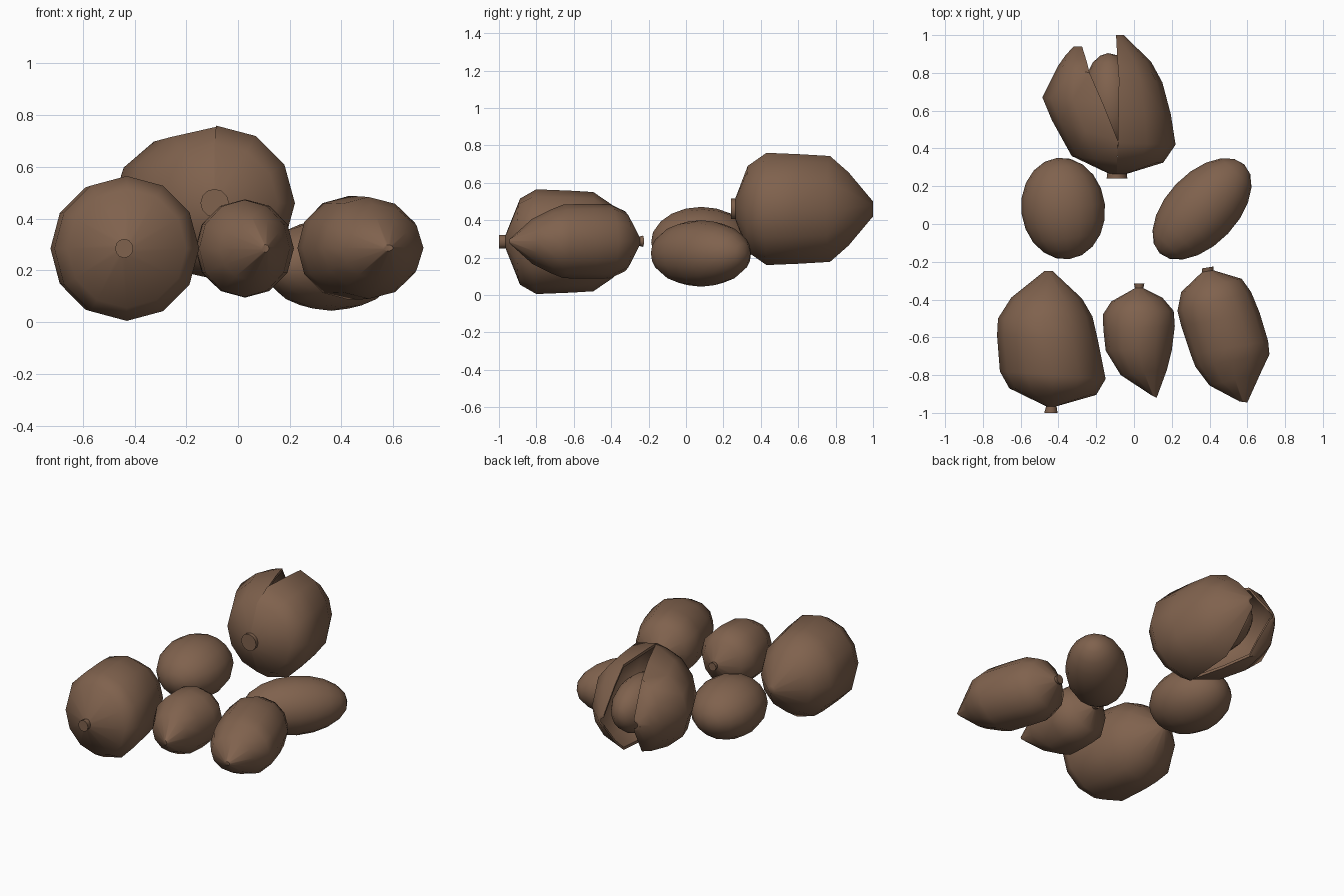
import bpy, bmesh, math
from mathutils import Vector, Euler

if "Cube" in bpy.data.objects:
    bpy.data.objects.remove(bpy.data.objects["Cube"])

brown = bpy.data.materials.new("nut brown")
brown.diffuse_color = (0.215, 0.122, 0.075, 1)
brown.use_nodes = True
brown.node_tree.nodes["Principled BSDF"].inputs["Base Color"].default_value = brown.diffuse_color


def finish(bm, name, angle=45):
    bmesh.ops.recalc_face_normals(bm, faces=bm.faces[:])
    me = bpy.data.meshes.new(name)
    bm.to_mesh(me)
    bm.free()
    me.materials.append(brown)
    ob = bpy.data.objects.new(name, me)
    bpy.context.collection.objects.link(ob)
    bpy.ops.object.select_all(action='DESELECT')
    ob.select_set(True)
    bpy.context.view_layer.objects.active = ob
    bpy.ops.object.shade_smooth_by_angle(angle=math.radians(angle))
    return ob


def loft(name, rings, zc, half=False, n=12, wall=0.018):
    """Rings are (x1, y1, x2, y2, half height): full ellipses, or thick half
    shells whose open edge is at point 1 and whose outer side is at point 2."""
    bm = bmesh.new()
    loops = []
    for x1, y1, x2, y2, h in rings:
        a, b = Vector((x1, y1, zc)), Vector((x2, y2, zc))
        if half:
            c, u = a, b - a
            ts = [-math.pi / 2 + math.pi * i / 6 for i in range(7)]
            k, hi = max(0.3, 1 - wall / u.length), max(h * 0.5, h - wall)
            pts = [(math.cos(t), h * math.sin(t)) for t in ts]
            pts += [(k * math.cos(t), hi * math.sin(t)) for t in reversed(ts)]
        else:
            c, u = (a + b) / 2, (b - a) / 2
            ts = [2 * math.pi * i / n for i in range(n)]
            pts = [(math.cos(t), h * math.sin(t)) for t in ts]
        loops.append([bm.verts.new(c + u * p + Vector((0, 0, q))) for p, q in pts])
    m = len(loops[0])
    for l0, l1 in zip(loops, loops[1:]):
        for i in range(m):
            j = (i + 1) % m
            bm.faces.new((l0[i], l0[j], l1[j], l1[i]))
    # close both ends
    for end in (loops[0], loops[-1]):
        if half:
            for i in range(6):
                bm.faces.new((end[i], end[i + 1], end[12 - i], end[13 - i]))
        else:
            bm.faces.new(end)
    return finish(bm, name)


def egg(name, loc, rad, rot=(0, 0, 0), seg=16, rings=10):
    bm = bmesh.new()
    bmesh.ops.create_uvsphere(bm, u_segments=seg, v_segments=rings, radius=1)
    r = Euler(rot).to_matrix()
    turn = Euler((math.pi / 2, 0, 0)).to_matrix()   # poles along y
    for v in bm.verts:
        p = turn @ v.co
        v.co = r @ Vector((p.x * rad[0], p.y * rad[1], p.z * rad[2])) + Vector(loc)
    return finish(bm, name, 60)


# closed large pod
loft("closed_pod", [
    (-.475, -1.0, -.405, -1.0, .037), (-.465, -.965, -.41, -.965, .035),
    (-.66, -.87, -.20, -.905, .23), (-.71, -.78, -.15, -.82, .28),
    (-.725, -.59, -.19, -.62, .272), (-.72, -.50, -.22, -.49, .265),
    (-.65, -.39, -.275, -.395, .195), (-.475, -.25, -.43, -.25, .025)], .285)

# two pointed nuts
loft("middle_nut", [
    (.0, -.315, .055, -.315, .028), (.005, -.34, .05, -.34, .024),
    (-.12, -.41, .15, -.39, .14), (-.165, -.48, .21, -.46, .185),
    (-.162, -.56, .216, -.54, .19), (-.15, -.67, .2, -.67, .188),
    (-.07, -.80, .175, -.77, .125), (.09, -.905, .12, -.92, .015)], .285)
loft("right_nut", [
    (.36, -.235, .42, -.225, .03), (.36, -.255, .42, -.245, .025),
    (.25, -.36, .57, -.29, .16), (.23, -.46, .62, -.36, .2),
    (.25, -.54, .665, -.47, .2), (.30, -.69, .71, -.62, .197),
    (.325, -.755, .717, -.69, .17), (.40, -.855, .67, -.79, .12),
    (.56, -.94, .60, -.945, .012)], .287)

# two smooth kernels
egg("left_kernel", (-.375, .082, .283), (.222, .27, .188), (0, 0, .12))
egg("right_kernel", (.36, .08, .222), (.19, .325, .178), (0, 0, -.76))

# split pod: two shell halves, a stem and the kernel inside
loft("pod_shell_right", [
    (-.09, .265, -.04, .265, .06), (-.09, .33, .155, .325, .23),
    (-.085, .43, .22, .42, .30), (-.083, .6, .195, .58, .293),
    (-.08, .77, .15, .75, .283), (-.088, .87, .09, .86, .195),
    (-.095, 1.0, -.055, 1.0, .04)], .46, half=True)
loft("pod_shell_left", [
    (-.09, .265, -.13, .265, .06), (-.09, .33, -.33, .36, .23),
    (-.085, .44, -.435, .55, .295), (-.165, .64, -.485, .67, .275),
    (-.235, .80, -.40, .84, .24), (-.25, .86, -.365, .89, .15),
    (-.275, .94, -.32, .94, .04)], .46, half=True)
loft("pod_stem", [(-.145, .24, -.035, .24, .055), (-.14, .28, -.04, .28, .055)], .46)
egg("pod_kernel", (-.125, .65, .46), (.145, .255, .18), (0, 0, .05))
